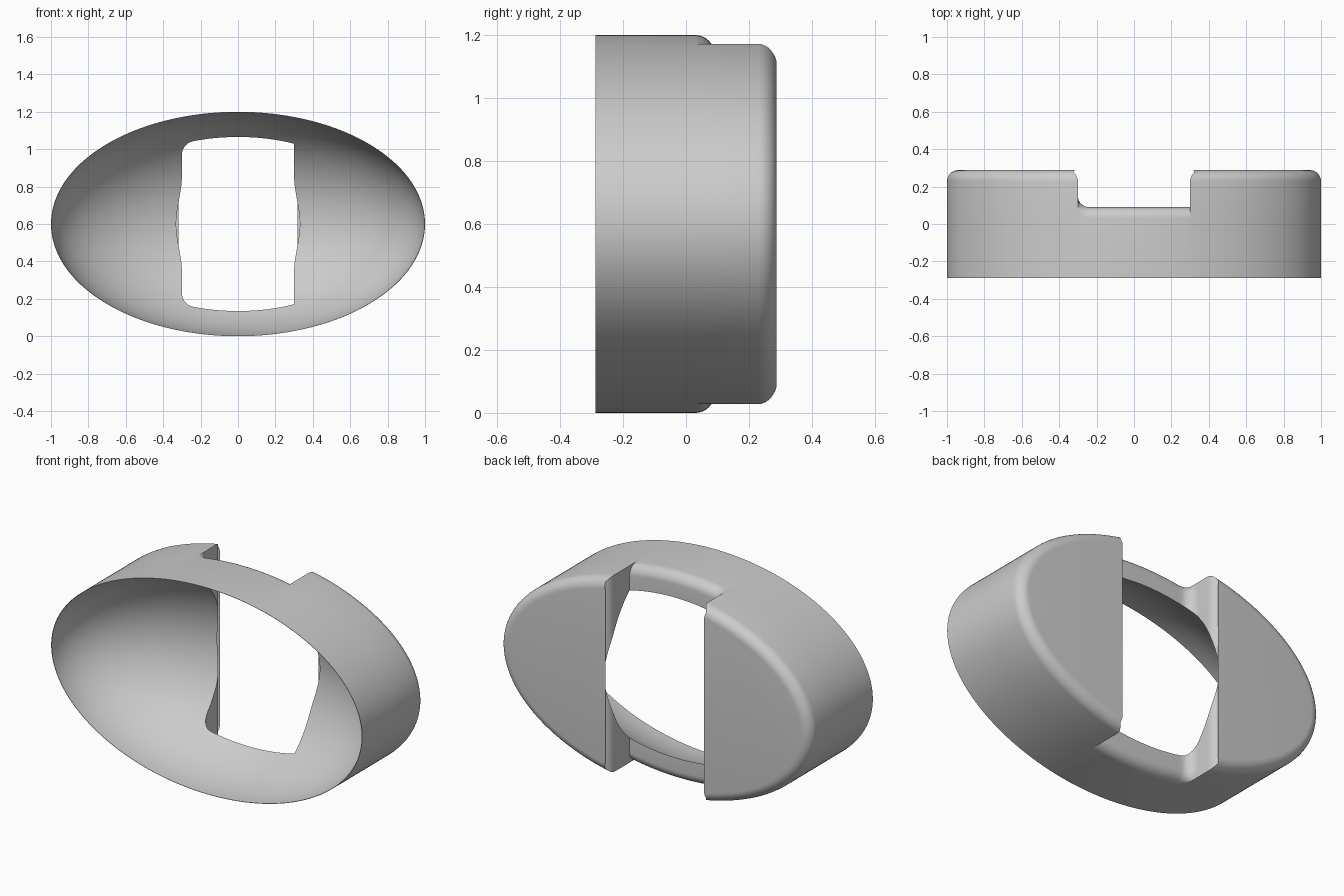
import bpy, bmesh, math
from mathutils import Matrix, Vector

cube = bpy.data.objects.get("Cube")
if cube:
    bpy.data.objects.remove(cube, do_unlink=True)

A, B = 1.0, 0.6               # half width and half height of the oval
FRONT, BACK, FLOOR = -0.288, 0.288, 0.09
SLOT, R = 0.3, 0.06           # slot half width and edge radius

grey = bpy.data.materials.new("plain grey")
grey.use_nodes = True
grey.diffuse_color = (0.6, 0.6, 0.6, 1)
grey.node_tree.nodes["Principled BSDF"].inputs["Base Color"].default_value = (0.6, 0.6, 0.6, 1)


def make_object(name, bm):
    bmesh.ops.recalc_face_normals(bm, faces=bm.faces)
    mesh = bpy.data.meshes.new(name)
    bm.to_mesh(mesh)
    bm.free()
    mesh.materials.append(grey)
    obj = bpy.data.objects.new(name, mesh)
    bpy.context.collection.objects.link(obj)
    return obj


def make_wing(name, side):
    """Oval end block with a rounded back edge."""
    bm = bmesh.new()
    limit = math.acos(SLOT / A)
    steps = 80
    ring = []
    for i in range(steps + 1):
        t = -limit + 2 * limit * i / steps
        ring.append(bm.verts.new((side * A * math.cos(t), FRONT, B + B * math.sin(t))))
    face = bm.faces.new(ring)
    out = bmesh.ops.extrude_face_region(bm, geom=[face])["geom"]
    top = [v for v in out if isinstance(v, bmesh.types.BMVert)]
    bmesh.ops.translate(bm, verts=top, vec=(0, BACK - FRONT, 0))
    bmesh.ops.recalc_face_normals(bm, faces=bm.faces)
    rim = [e for e in bm.edges if all(v.co.y > BACK - 0.001 for v in e.verts)]
    bmesh.ops.bevel(bm, geom=rim, offset=R, segments=8, profile=0.5, affect='EDGES')
    return make_object(name, bm)


def make_band():
    """Low middle band, lofted along x, with a fillet up to the right wing."""
    stations = []
    for i in range(9):
        t = math.pi / 2 * i / 8
        stations.append((-SLOT + R - R * math.cos(t), FLOOR + R - R * math.sin(t)))
    start = -SLOT + R
    stations += [(start + (SLOT - start) * i / 20, FLOOR) for i in range(1, 21)]
    bm = bmesh.new()
    rings = []
    for x, h in stations:
        zh = B * math.sqrt(1 - (x / A) ** 2)
        half = [(FRONT, zh)]
        for i in range(9):
            t = math.pi / 2 * i / 8
            half.append((h - R + R * math.sin(t), zh - R + R * math.cos(t)))
        outline = half + [(y, -z) for y, z in reversed(half)]
        rings.append([bm.verts.new((x, y, B + z)) for y, z in outline])
    n = len(rings[0])
    for a, b in zip(rings, rings[1:]):
        for i in range(n):
            j = (i + 1) % n
            bm.faces.new((a[i], a[j], b[j], b[i]))
    bm.faces.new(rings[0])
    bm.faces.new(rings[-1])
    return make_object("middle_band", bm)


# Ellipsoid that hollows the front
bm = bmesh.new()
bmesh.ops.create_uvsphere(bm, u_segments=128, v_segments=64, radius=1)
bmesh.ops.transform(bm, verts=bm.verts, matrix=Matrix.Translation((0, FRONT, B))
                    @ Matrix.Diagonal((A * 0.997, 0.602, B * 0.997, 1))
                    @ Matrix.Rotation(math.pi / 2, 4, 'X'))
cutter = make_object("bowl_cutter", bm)
cutter.hide_render = True

parts = [make_wing("left_wing", 1), make_wing("right_wing", -1), make_band()]
for obj in parts:
    bpy.ops.object.select_all(action='DESELECT')
    obj.select_set(True)
    bpy.context.view_layer.objects.active = obj
    mod = obj.modifiers.new("bowl", 'BOOLEAN')
    mod.operation, mod.solver, mod.object = 'DIFFERENCE', 'EXACT', cutter
    bpy.ops.object.modifier_apply(modifier=mod.name)

    # Remove the hidden faces where the parts meet
    bm = bmesh.new()
    bm.from_mesh(obj.data)
    seam = FLOOR - R
    if obj.name != "middle_band":
        bmesh.ops.bisect_plane(bm, geom=bm.verts[:] + bm.edges[:] + bm.faces[:],
                               plane_co=Vector((0, seam, 0)), plane_no=Vector((0, 1, 0)))
    else:
        seam = BACK
    hidden = [f for f in bm.faces
              if all(abs(abs(v.co.x) - SLOT) < 0.0005 and v.co.y < seam + 0.001 for v in f.verts)]
    bmesh.ops.delete(bm, geom=hidden, context='FACES')
    bm.to_mesh(obj.data)
    bm.free()
bpy.data.objects.remove(cutter, do_unlink=True)

# Join into one shell
bpy.ops.object.select_all(action='DESELECT')
for obj in parts:
    obj.select_set(True)
bpy.context.view_layer.objects.active = parts[0]
bpy.ops.object.join()
shell = bpy.context.object
shell.name = "oval_shell"
bm = bmesh.new()
bm.from_mesh(shell.data)
bmesh.ops.remove_doubles(bm, verts=bm.verts, dist=0.0003)
bm.to_mesh(shell.data)
bm.free()
bpy.ops.object.shade_smooth_by_angle(angle=math.radians(30))
